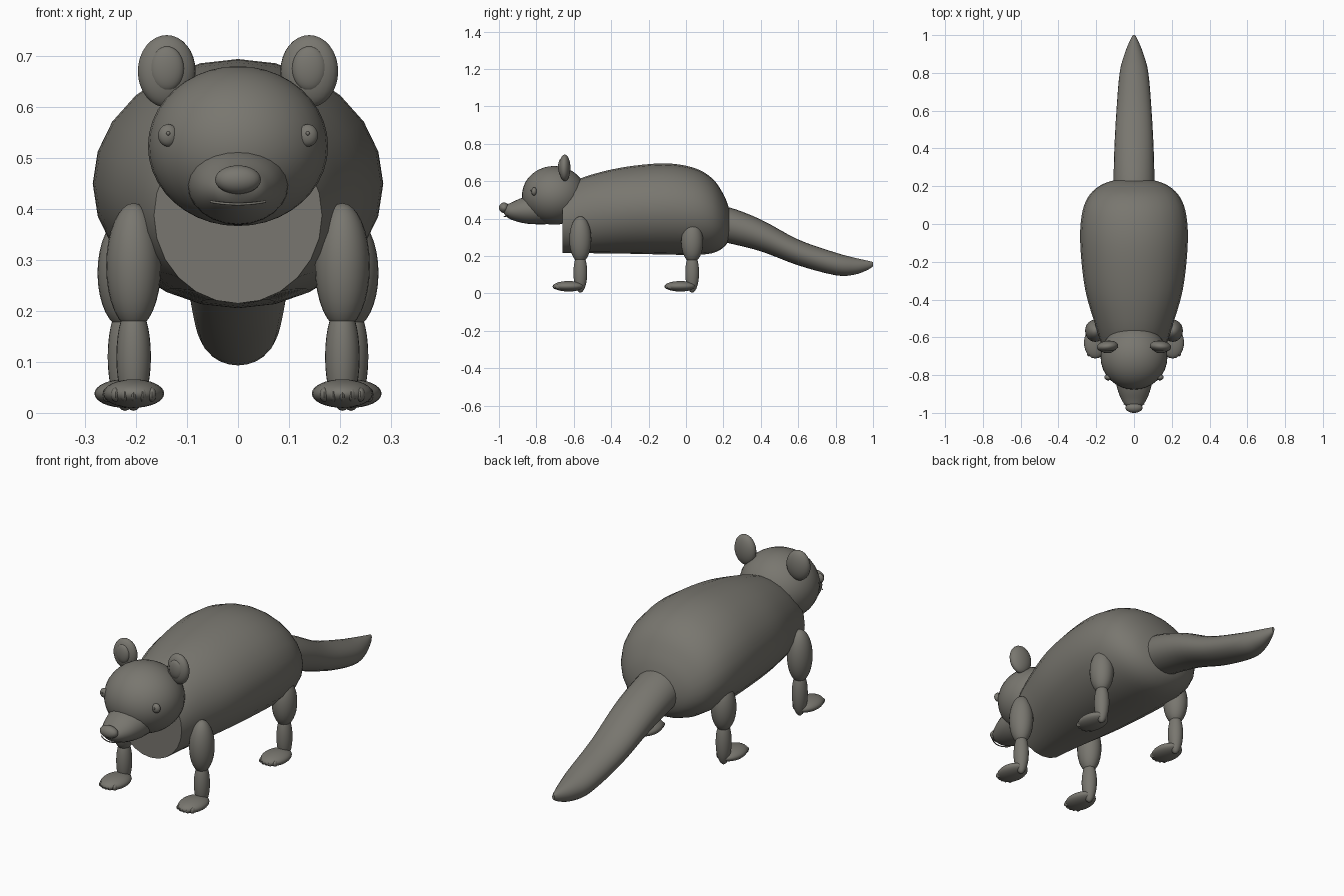
import bpy, bmesh, math
from mathutils import Vector

if "Cube" in bpy.data.objects:
    bpy.data.objects.remove(bpy.data.objects["Cube"], do_unlink=True)

COLOUR = (0.19, 0.183, 0.16, 1)
fur = bpy.data.materials.new("warm_grey")
fur.use_nodes = True
fur.diffuse_color = COLOUR
fur.node_tree.nodes["Principled BSDF"].inputs["Base Color"].default_value = COLOUR


def finish(name, bm):
    bmesh.ops.recalc_face_normals(bm, faces=bm.faces)
    mesh = bpy.data.meshes.new(name)
    bm.to_mesh(mesh)
    bm.free()
    mesh.materials.append(fur)
    ob = bpy.data.objects.new(name, mesh)
    bpy.context.scene.collection.objects.link(ob)
    bpy.ops.object.select_all(action='DESELECT')
    ob.select_set(True)
    bpy.context.view_layer.objects.active = ob
    bpy.ops.object.shade_smooth_by_angle(angle=math.radians(40))
    return ob


def ball(name, centre, radii, turn=0, segments=24):
    bm = bmesh.new()
    bmesh.ops.create_uvsphere(bm, u_segments=segments, v_segments=segments // 2 + 4, radius=1)
    bmesh.ops.scale(bm, vec=radii, verts=bm.verts)
    ob = finish(name, bm)
    ob.location = centre
    ob.rotation_euler.z = turn
    return ob


def spline(rows, t):
    """Smooth value through the rows of numbers."""
    i = min(int(t), len(rows) - 2)
    f = t - i
    a, b, c, d = (rows[max(0, min(len(rows) - 1, i + k))] for k in (-1, 0, 1, 2))
    return [0.5 * (2 * q + (r - p) * f + (2 * p - 5 * q + 4 * r - s) * f * f
                   + (3 * q - p - 3 * r + s) * f ** 3) for p, q, r, s in zip(a, b, c, d)]


def loft(name, rows, sides=24, steps=4):
    """Elliptical rings along y; each row is y, half width, top, bottom."""
    bm = bmesh.new()
    rings = []
    for k in range((len(rows) - 1) * steps + 1):
        y, w, top, bottom = spline(rows, k / steps)
        ring = []
        for s in range(sides):
            a = math.tau * s / sides
            ring.append(bm.verts.new((w * math.cos(a), y,
                                      (top + bottom) / 2 + (top - bottom) / 2 * math.sin(a))))
        if rings:
            for s in range(sides):
                n = (s + 1) % sides
                bm.faces.new((rings[-1][s], rings[-1][n], ring[n], ring[s]))
        rings.append(ring)
    bm.faces.new(rings[0])
    bm.faces.new(rings[-1])
    return finish(name, bm)


# Trunk, flat at the chest and rounded at the rump
loft("body", [(-0.66, 0.165, 0.56, 0.215), (-0.55, 0.2, 0.62, 0.215),
              (-0.35, 0.258, 0.672, 0.213), (-0.12, 0.284, 0.695, 0.208),
              (0.04, 0.278, 0.672, 0.206), (0.14, 0.245, 0.615, 0.215),
              (0.2, 0.185, 0.53, 0.245), (0.23, 0.11, 0.455, 0.29),
              (0.243, 0.02, 0.39, 0.355)])

# Drooping tail with an upturned tip
loft("tail", [(0.12, 0.105, 0.47, 0.29), (0.23, 0.108, 0.46, 0.268),
              (0.4, 0.104, 0.395, 0.225), (0.6, 0.093, 0.288, 0.15),
              (0.8, 0.076, 0.218, 0.097), (0.9, 0.05, 0.191, 0.1),
              (0.97, 0.022, 0.175, 0.125), (1.0, 0.006, 0.168, 0.145)])

# Head
ball("head", (0, -0.705, 0.524), (0.177, 0.172, 0.157), segments=32)
loft("snout", [(-0.72, 0.1, 0.53, 0.37), (-0.82, 0.098, 0.525, 0.37),
               (-0.88, 0.086, 0.51, 0.378), (-0.93, 0.066, 0.487, 0.393),
               (-0.96, 0.045, 0.473, 0.41), (-0.978, 0.01, 0.45, 0.435)])
ball("nose", (0, -0.973, 0.458), (0.045, 0.027, 0.028))

# Mouth line wrapped round the muzzle
curve = bpy.data.curves.new("mouth", 'CURVE')
curve.dimensions = '3D'
curve.bevel_depth = 0.0025
line = curve.splines.new('POLY')
line.points.add(12)
for k, p in enumerate(line.points):
    u = k / 6 - 1
    p.co = (0.054 * u, -0.972 + 0.02 * u * u, 0.41 + 0.005 * u * u, 1)
curve.materials.append(fur)
bpy.context.scene.collection.objects.link(bpy.data.objects.new("mouth", curve))

for side, x in (("left", 1), ("right", -1)):
    # Ears and eyes
    ball(side + "_ear", (x * 0.14, -0.648, 0.671), (0.057, 0.03, 0.071), -x * 0.1)
    ball(side + "_inner_ear", (x * 0.14, -0.668, 0.676), (0.034, 0.016, 0.044))
    ball(side + "_eye", (x * 0.137, -0.812, 0.545), (0.02, 0.015, 0.022))
    ball(side + "_eye_glint", (x * 0.137, -0.827, 0.549), (0.004, 0.004, 0.004), segments=12)

    # Legs, feet and toes
    for end, lx, ly, top in (("front", 0.205, -0.565, 0.412), ("hind", 0.222, 0.033, 0.385)):
        name = side + "_" + end
        ball(name + "_upper_leg", (x * lx, ly, (top + 0.165) / 2),
             (0.054, 0.059, (top - 0.165) / 2))
        ball(name + "_lower_leg", (x * lx, ly, 0.11), (0.034, 0.037, 0.106))
        ball(name + "_foot", (x * lx, ly - 0.063, 0.038), (0.06, 0.084, 0.028))
        for t in range(-2, 3):
            ball(name + "_toe_" + str(t + 3),
                 (x * lx + 0.018 * t, ly - 0.128 + 0.003 * t * t, 0.036),
                 (0.009, 0.02, 0.014), segments=12)
